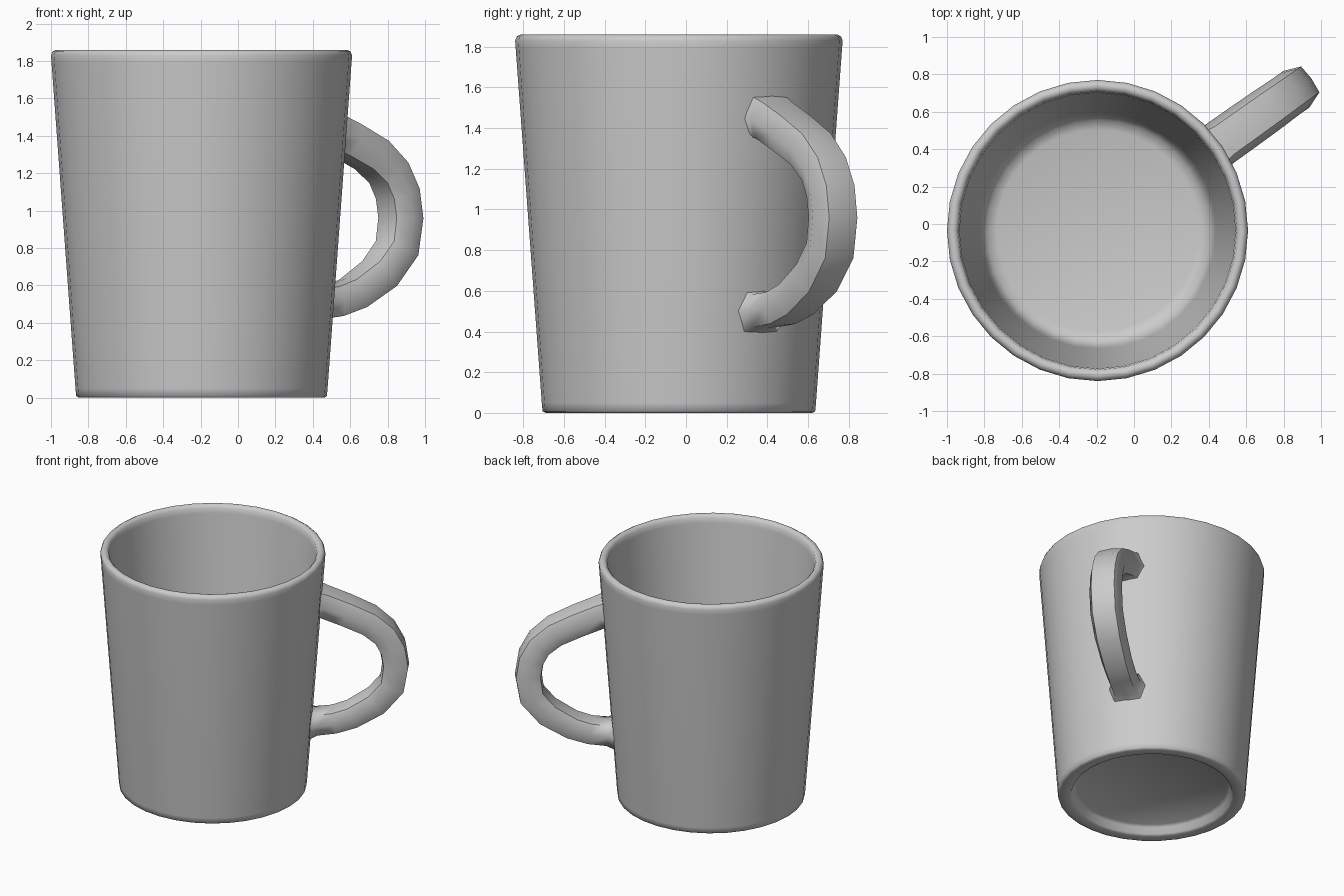
import bpy, bmesh, math
from mathutils import Vector

if "Cube" in bpy.data.objects:
    bpy.data.objects.remove(bpy.data.objects["Cube"])

CX, CY = -0.195, -0.035          # cup axis
ANGLE = math.radians(35.4)       # direction the handle points


def finish(bm, name, angle):
    bmesh.ops.recalc_face_normals(bm, faces=bm.faces)
    mesh = bpy.data.meshes.new(name)
    bm.to_mesh(mesh)
    bm.free()
    obj = bpy.data.objects.new(name, mesh)
    bpy.context.collection.objects.link(obj)
    bpy.ops.object.select_all(action='DESELECT')
    obj.select_set(True)
    bpy.context.view_layer.objects.active = obj
    bpy.ops.object.shade_smooth_by_angle(angle=math.radians(angle))
    return obj


def skin(bm, rings):
    # join matching vertex rings with quads and cap both ends
    loops = [[bm.verts.new(p) for p in ring] for ring in rings]
    n = len(loops[0])
    for a, b in zip(loops, loops[1:]):
        for i in range(n):
            j = (i + 1) % n
            bm.faces.new((a[i], a[j], b[j], b[i]))
    bm.faces.new(loops[0])
    bm.faces.new(loops[-1])


# Cup body: recessed foot, tapered wall, rounded rim, inner wall and floor
profile = [(0.54, 0.07), (0.56, 0.055), (0.575, 0.01), (0.59, 0.0),
           (0.655, 0.0), (0.67, 0.008), (0.674, 0.05), (0.802, 1.79),
           (0.805, 1.83), (0.797, 1.85), (0.78, 1.86), (0.76, 1.857),
           (0.745, 1.84), (0.738, 1.80), (0.632, 0.27), (0.618, 0.19),
           (0.59, 0.145), (0.54, 0.13)]
SIDES = 32
turns = [2 * math.pi * i / SIDES for i in range(SIDES)]
bm = bmesh.new()
skin(bm, [[(CX + r * math.cos(t), CY + r * math.sin(t), z) for t in turns]
          for r, z in profile])
finish(bm, "cup_body", 60)

# Handle: path as (distance from cup axis, height, section scale), flared at the wall
path = [(0.74, 1.45, 1.28), (0.795, 1.44, 1.06), (0.95, 1.375, 1.05),
        (1.117, 1.295, 1.03), (1.227, 1.20, 1.0), (1.285, 1.09, 1.0),
        (1.305, 0.96, 1.0), (1.28, 0.80, 1.0), (1.166, 0.665, 0.98),
        (0.994, 0.56, 0.93), (0.865, 0.518, 0.91), (0.74, 0.505, 0.92),
        (0.675, 0.50, 1.18)]
# section as (in the handle plane, across it)
section = [(0.098, 0), (0.09, 0.085), (0, 0.12), (-0.085, 0.085),
           (-0.095, 0), (-0.085, -0.085), (0, -0.12), (0.09, -0.085)]
out = Vector((math.cos(ANGLE), math.sin(ANGLE), 0))
side = Vector((-math.sin(ANGLE), math.cos(ANGLE), 0))
up = Vector((0, 0, 1))
base = Vector((CX, CY, 0))
last = len(path) - 1
rings = []
for i, (r, z, s) in enumerate(path):
    if i in (0, last):
        normal = up if i == 0 else -up
    else:
        dr = path[i + 1][0] - path[i - 1][0]
        dz = path[i + 1][1] - path[i - 1][1]
        normal = (-dz * out + dr * up).normalized()
    centre = base + r * out + z * up
    rings.append([centre + s * (a * normal + b * side) for a, b in section])
bm = bmesh.new()
skin(bm, rings)
finish(bm, "handle", 60)
